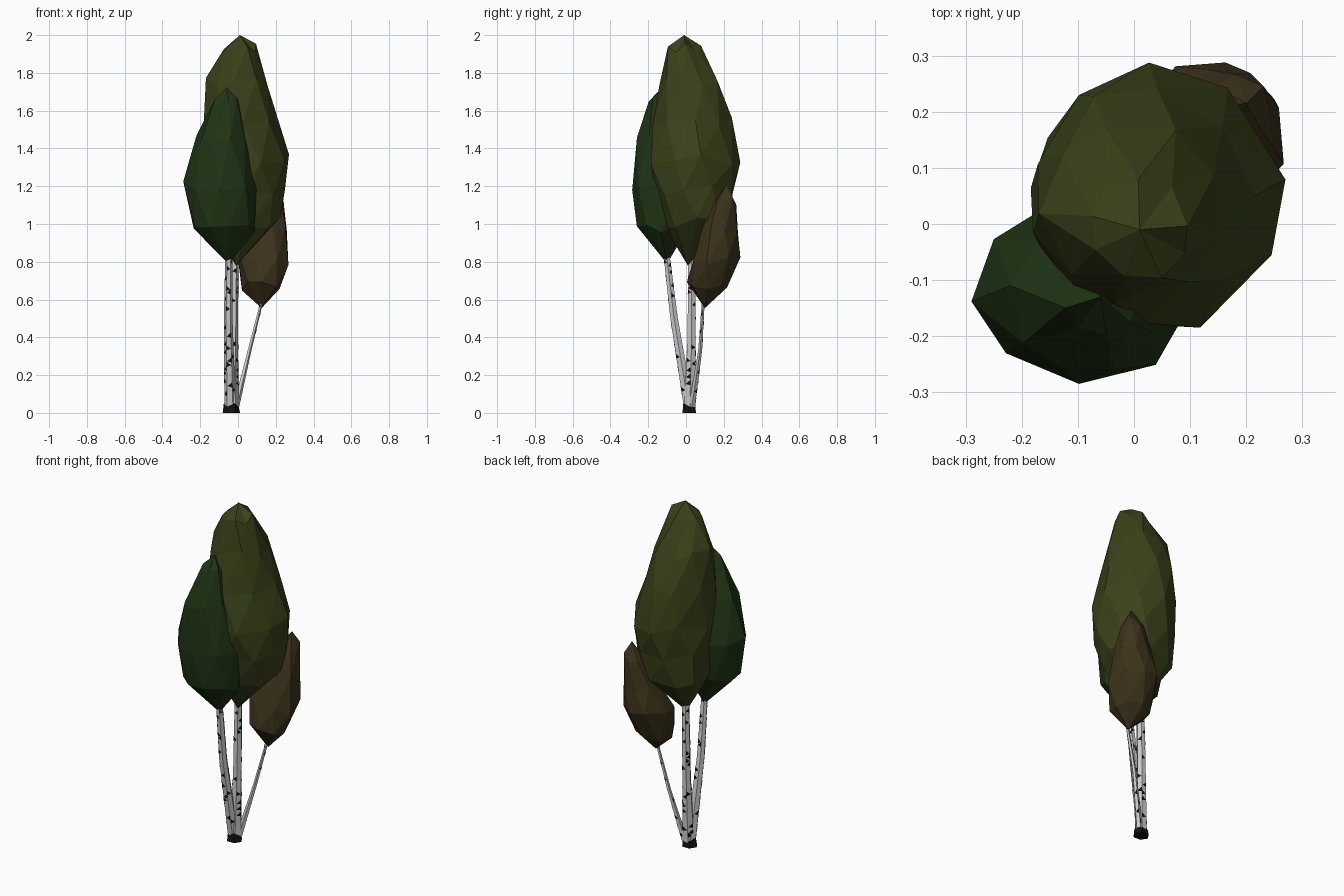
import bpy, math, random
from mathutils import Vector

if "Cube" in bpy.data.objects:
    bpy.data.objects.remove(bpy.data.objects["Cube"])

random.seed(11)


def material(name, rgb):
    m = bpy.data.materials.new(name)
    m.diffuse_color = (*rgb, 1)
    m.use_nodes = True
    m.node_tree.nodes["Principled BSDF"].inputs["Base Color"].default_value = m.diffuse_color
    return m


OLIVE = material("olive_leaves", (0.043, 0.054, 0.01))
GREEN = material("dark_green_leaves", (0.014, 0.035, 0.007))
BROWN = material("brown_leaves", (0.045, 0.032, 0.011))
BARK = material("pale_bark", (0.62, 0.62, 0.62))
DARK = material("dark_bark", (0.006, 0.006, 0.006))


def make(name, verts, faces, mat):
    me = bpy.data.meshes.new(name)
    me.from_pydata(verts, [], faces)
    me.materials.append(mat)
    ob = bpy.data.objects.new(name, me)
    bpy.context.collection.objects.link(ob)
    return ob


def crown(name, bottom, rings, top, n, mat):
    """Faceted leaf mass: twisted rings (z, cx, cy, rx, ry) joined by triangles."""
    verts, faces = [bottom], []
    for k, (z, cx, cy, rx, ry) in enumerate(rings):
        for i in range(n):
            a = 2 * math.pi * (i + k * 0.65 + random.uniform(-0.15, 0.15)) / n
            s = random.uniform(0.99, 1.1)
            verts.append((cx + rx * s * math.cos(a), cy + ry * s * math.sin(a),
                          z + random.uniform(-0.03, 0.03)))
    verts.append(top)
    last = len(verts) - 1
    for i in range(n):
        j = (i + 1) % n
        faces.append((0, 1 + j, 1 + i))
        faces.append((last, last - n + i, last - n + j))
        for k in range(len(rings) - 1):
            a, b = 1 + k * n, 1 + (k + 1) * n
            faces += [(a + i, a + j, b + i), (a + j, b + j, b + i)]
    return make(name, verts, faces, mat)


def stem(name, path, n, marks):
    """Tapered trunk through (x, y, z, radius) with dark triangular bark marks."""
    rings = [[Vector((x + r * math.cos(2 * math.pi * i / n),
                      y + r * math.sin(2 * math.pi * i / n), z))
              for i in range(n)] for x, y, z, r in path]
    verts = [v for ring in rings for v in ring]
    faces = [(k * n + i, k * n + (i + 1) % n, (k + 1) * n + (i + 1) % n, (k + 1) * n + i)
             for k in range(len(rings) - 1) for i in range(n)]
    faces += [tuple(range(n))[::-1], tuple(range(len(verts) - n, len(verts)))]
    make(name, verts, faces, BARK)
    mv = []
    for m in range(marks):
        # spread the marks evenly up the stem and around its sides
        k = m % (len(rings) - 1)
        i = random.randrange(n)
        j = (i + 1) % n if m % 4 < 2 else (i - 1) % n
        lo, hi = rings[k], rings[k + 1]
        t, d = 0.08 + 0.84 * m / marks, 0.028 / (hi[i].z - lo[i].z)
        side = lambda q, s: lo[q].lerp(hi[q], s)
        tri = [side(i, t), side(i, t + d),
               side(i, t + d * 0.3).lerp(side(j, t + d * 0.3), 0.9)]
        c = Vector(path[k][:3]).lerp(Vector(path[k + 1][:3]), t)
        out = (side(i, t) + side(j, t)) / 2 - c
        out.z = 0
        tri = [p + out.normalized() * 0.0015 for p in tri]
        if (tri[1] - tri[0]).cross(tri[2] - tri[0]).dot(out) < 0:
            tri.reverse()
        mv += tri
    make(name + "_marks", mv, [(q, q + 1, q + 2) for q in range(0, len(mv), 3)], DARK)


# Leaf masses
crown("main_crown", (-0.01, 0.01, 0.78),
      [(1.01, 0.03, 0.06, 0.185, 0.165), (1.18, 0.04, 0.05, 0.2, 0.2),
       (1.34, 0.042, 0.045, 0.226, 0.226), (1.54, 0.012, 0.037, 0.195, 0.203),
       (1.75, 0.002, 0.02, 0.157, 0.15), (1.93, 0.01, -0.01, 0.086, 0.086)],
      (0.01, -0.01, 2.0), 9, OLIVE)
crown("front_crown", (-0.05, -0.1, 0.79),
      [(0.98, -0.077, -0.125, 0.15, 0.138), (1.2, -0.092, -0.12, 0.188, 0.163),
       (1.45, -0.082, -0.13, 0.128, 0.132), (1.64, -0.06, -0.13, 0.066, 0.066)],
      (-0.06, -0.13, 1.72), 9, GREEN)
crown("low_crown", (0.125, 0.1, 0.555),
      [(0.67, 0.123, 0.11, 0.096, 0.1), (0.81, 0.135, 0.158, 0.132, 0.125),
       (0.97, 0.163, 0.183, 0.096, 0.096), (1.12, 0.185, 0.205, 0.056, 0.056)],
      (0.2, 0.215, 1.21), 8, BROWN)

# Trunks
stem("main_trunk", [(-0.03, 0.02, 0.03, 0.034), (-0.025, 0.03, 0.4, 0.025),
                    (-0.018, 0.03, 0.88, 0.021)], 6, 36)
stem("front_trunk", [(-0.042, 0.015, 0.03, 0.03), (-0.052, -0.063, 0.5, 0.023),
                     (-0.048, -0.108, 0.88, 0.018)], 6, 36)
stem("low_branch", [(-0.012, 0.03, 0.03, 0.018), (0.06, 0.075, 0.33, 0.011),
                    (0.128, 0.092, 0.6, 0.008)], 5, 10)

# Dark foot with a ragged upper edge
foot = [(-0.035 + r * math.cos(i * math.pi / 3), 0.017 + r * 0.9 * math.sin(i * math.pi / 3), z)
        for r, z in ((0.046, 0), (0.04, 0.03)) for i in range(6)]
foot = [(x, y, z + 0.02 * (i % 2) if z else 0) for i, (x, y, z) in enumerate(foot)]
make("trunk_foot", foot, [(i, (i + 1) % 6, 6 + (i + 1) % 6, 6 + i) for i in range(6)]
     + [(5, 4, 3, 2, 1, 0), (6, 7, 8, 9, 10, 11)], DARK)
